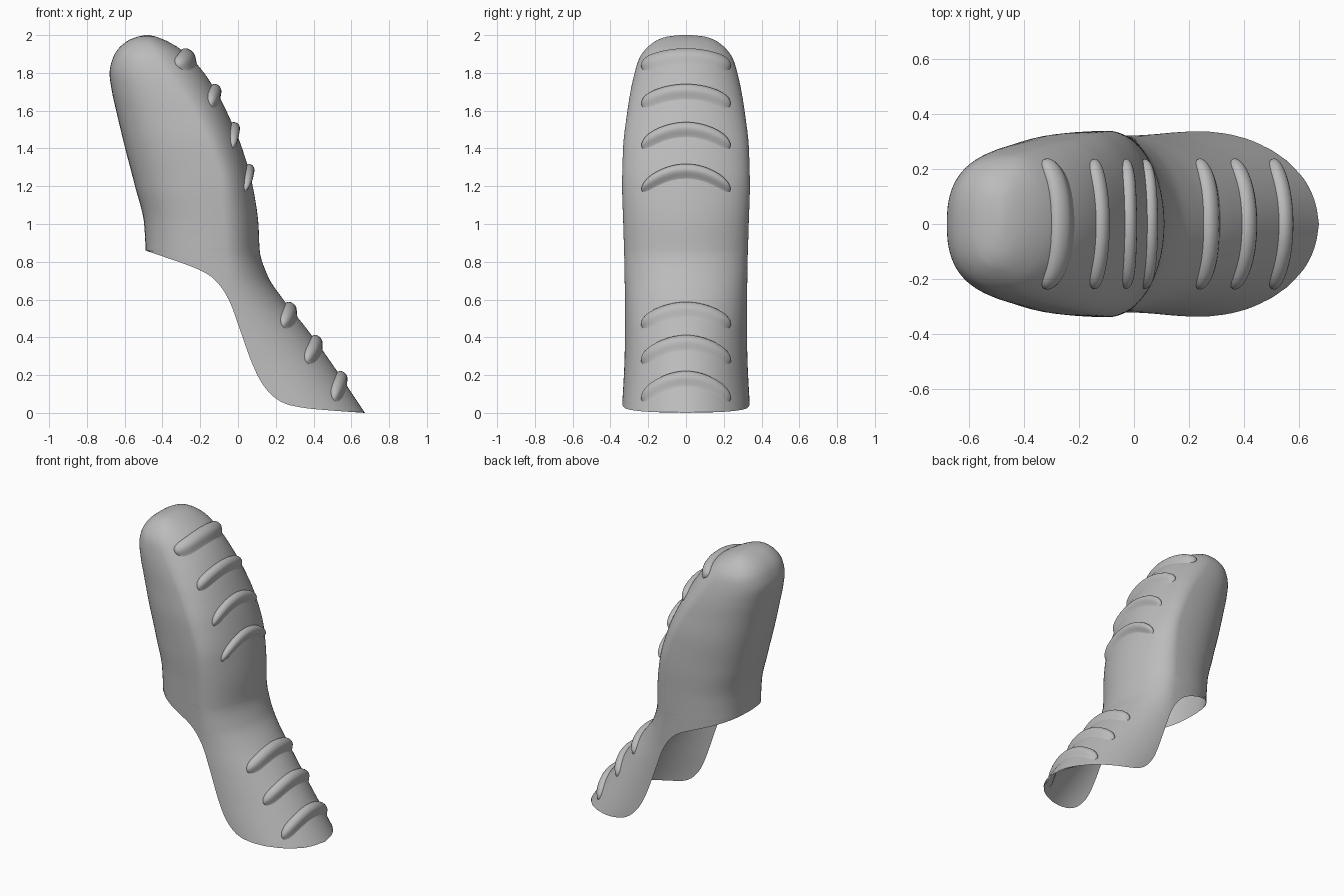
import bpy, bmesh, math
from mathutils import Vector

cube = bpy.data.objects.get("Cube")
if cube:
    bpy.data.objects.remove(cube)

grey = bpy.data.materials.new("plain grey")
grey.use_nodes = True
colour = (0.5, 0.5, 0.5, 1)
grey.diffuse_color = colour
grey.node_tree.nodes["Principled BSDF"].inputs["Base Color"].default_value = colour

# Height, back x, widest x, ridge x, half width
SECTIONS = [
    (0.0, -0.3, 0.25, 0.672, 0.34), (0.3, -0.5, 0.05, 0.47, 0.325),
    (0.45, -0.5, -0.02, 0.36, 0.323), (0.6, -0.5, -0.06, 0.24, 0.323),
    (0.72, -0.49, -0.07, 0.16, 0.325), (0.86, -0.49, -0.08, 0.115, 0.328),
    (1.0, -0.497, -0.08, 0.108, 0.332), (1.2, -0.545, -0.09, 0.078, 0.338),
    (1.4, -0.597, -0.15, 0.022, 0.333), (1.6, -0.645, -0.25, -0.062, 0.31),
    (1.7, -0.667, -0.32, -0.115, 0.294), (1.8, -0.68, -0.39, -0.18, 0.272),
    (1.88, -0.662, -0.44, -0.25, 0.246), (1.94, -0.623, -0.46, -0.325, 0.2),
    (1.975, -0.575, -0.48, -0.39, 0.15), (1.992, -0.53, -0.48, -0.435, 0.1),
    (2.0, -0.49, -0.48, -0.47, 0.03)]

# Height and x of the open lower rim
RIM = [(0.0, 0.672), (0.012, 0.5), (0.025, 0.36), (0.045, 0.26), (0.08, 0.195),
       (0.16, 0.125), (0.25, 0.08), (0.47, 0.0), (0.58, -0.04), (0.66, -0.085),
       (0.72, -0.14), (0.755, -0.2), (0.86, -0.49)]


def smooth_lookup(table, z, col):
    """Monotone cubic interpolation of one column of a table by height."""
    i = max(0, min(len(table) - 2, sum(row[0] <= z for row in table) - 1))

    def slope(j):
        return (table[j + 1][col] - table[j][col]) / (table[j + 1][0] - table[j][0])

    def tangent(j):
        if j == 0:
            return slope(0)
        if j == len(table) - 1:
            return slope(j - 1)
        a, b = slope(j - 1), slope(j)
        return 2 * a * b / (a + b) if a * b > 0 else 0

    h = table[i + 1][0] - table[i][0]
    t = (z - table[i][0]) / h
    p, q = table[i][col], table[i + 1][col]
    s = t * t * (3 - 2 * t)
    return (p + (q - p) * s + h * tangent(i) * t * (1 - t) ** 2
            - h * tangent(i + 1) * t * t * (1 - t))


def section(z):
    return [smooth_lookup(SECTIONS, z, c) for c in (1, 2, 3, 4)]


def new_object(name, bm):
    bmesh.ops.recalc_face_normals(bm, faces=bm.faces)
    mesh = bpy.data.meshes.new(name)
    bm.to_mesh(mesh)
    bm.free()
    obj = bpy.data.objects.new(name, mesh)
    bpy.context.collection.objects.link(obj)
    mesh.materials.append(grey)
    bpy.ops.object.select_all(action='DESELECT')
    obj.select_set(True)
    bpy.context.view_layer.objects.active = obj
    bpy.ops.object.shade_smooth_by_angle(angle=math.radians(50))
    return obj


def skin(bm, rows):
    grid = [[bm.verts.new(p) for p in row] for row in rows]
    for a, b in zip(grid, grid[1:]):
        for k in range(len(a) - 1):
            bm.faces.new((a[k], a[k + 1], b[k + 1], b[k]))
    return grid


# Shell: egg-shaped slices, open at the back below the rim
BACK_POWER = 2.5
COLS = 40


def slice_points(z):
    back, mid, front, w = section(z)
    end = math.pi
    if z < 0.86:
        dx = smooth_lookup(RIM, z, 1) - mid
        if dx > 0:
            end = math.acos(min(1, dx / (front - mid)))
        else:
            end = math.acos(-min(1, -dx / (mid - back)) ** (BACK_POWER / 2))
    pts = []
    for k in range(-COLS, COLS + 1):
        ang = end * k / COLS
        c, s = math.cos(ang), math.sin(ang)
        if c >= 0:
            x, y = mid + (front - mid) * c, w * s
        else:
            x = mid - (mid - back) * (-c) ** (2 / BACK_POWER)
            y = math.copysign(w * abs(s) ** (2 / BACK_POWER), s)
        pts.append((x, y, z))
    return pts


heights = {row[0] for row in SECTIONS + RIM}
heights |= {round(0.02 * i, 3) for i in range(98)}
heights |= {0.004, 0.008, 0.018, 0.03, 0.85, 0.856, 0.985, 1.965, 1.985, 1.997}
bm = bmesh.new()
grid = skin(bm, [slice_points(z) for z in sorted(heights)])
bm.faces.new(grid[-1][:-1])
bmesh.ops.remove_doubles(bm, verts=bm.verts, dist=0.0004)
new_object("shell", bm)


# Grip ridges: arched raised bars that follow the shell surface
def surface(y, z):
    back, mid, front, w = section(z)
    return Vector((mid + (front - mid) * math.sqrt(max(0, 1 - (y / w) ** 2)), y, z))


def raised(y, z, height):
    d = 0.004
    along = surface(y + d, z) - surface(y - d, z)
    up = surface(y, z + d) - surface(y, z - d)
    return surface(y, z) + along.cross(up).normalized() * height


def bar_profile(t):
    """Soft lower slope, rounded crisp upper edge."""
    if t < 0.6:
        u = t / 0.6
        return u * u * (3 - 2 * u)
    return math.sqrt(max(0, 1 - ((t - 0.6) / 0.4) ** 2.5))


def grip_ridge(name, centre, ends):
    reach, steps, across = 0.235, 32, 14
    rows = []
    for i in range(steps + 1):
        s = -math.cos(math.pi * i / steps)
        y = reach * s
        full = math.sqrt(max(0, 1 - abs(s) ** 9))
        arch = centre - (centre - ends) * s * s
        row = []
        for j in range(across + 1):
            t = (1 - math.cos(math.pi * j / across)) / 2
            z = arch + (t - 0.5) * 0.085 * full
            row.append(raised(y, z, 0.032 * full * bar_profile(t) - 0.002))
        rows.append(row)
    bm = bmesh.new()
    skin(bm, rows)
    bmesh.ops.remove_doubles(bm, verts=bm.verts, dist=0.0003)
    new_object(name, bm)


for n, (centre, ends) in enumerate([(1.88, 1.83), (1.695, 1.63), (1.495, 1.41),
                                    (1.275, 1.18)]):
    grip_ridge(f"upper_ridge_{n + 1}", centre, ends)
for n, (centre, ends) in enumerate([(0.54, 0.46), (0.365, 0.27), (0.175, 0.07)]):
    grip_ridge(f"lower_ridge_{n + 1}", centre, ends)
